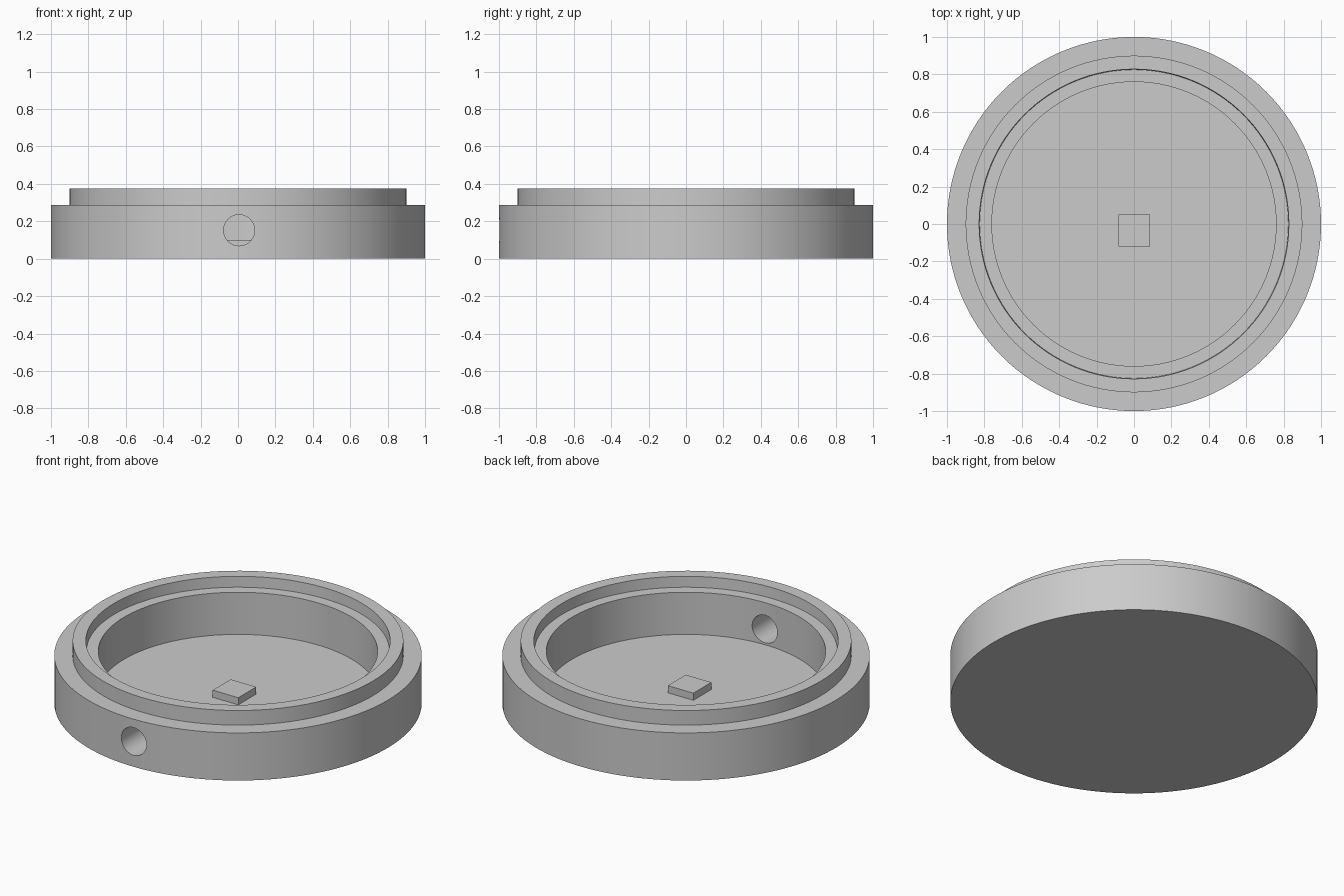
import bpy, bmesh, math

cube = bpy.data.objects.get("Cube")
if cube:
    bpy.data.objects.remove(cube, do_unlink=True)

grey = bpy.data.materials.new("plain_grey")
grey.use_nodes = True
COLOR = (0.6, 0.6, 0.6, 1)
grey.diffuse_color = COLOR
grey.node_tree.nodes["Principled BSDF"].inputs["Base Color"].default_value = COLOR


def finish(name, bm):
    bmesh.ops.recalc_face_normals(bm, faces=bm.faces)
    mesh = bpy.data.meshes.new(name)
    bm.to_mesh(mesh)
    bm.free()
    mesh.materials.append(grey)
    obj = bpy.data.objects.new(name, mesh)
    bpy.context.collection.objects.link(obj)
    return obj


def lathe(name, profile, steps):
    """Spin a (radius, height) profile; the end rings are capped."""
    bm = bmesh.new()
    rings = []
    for r, z in profile:
        rings.append([bm.verts.new((r * math.cos(math.tau * i / steps),
                                    r * math.sin(math.tau * i / steps), z))
                      for i in range(steps)])
    for low, high in zip(rings, rings[1:]):
        for i in range(steps):
            j = (i + 1) % steps
            bm.faces.new((low[i], low[j], high[j], high[i]))
    bm.faces.new(rings[0])
    bm.faces.new(rings[-1])
    return finish(name, bm)


# Round housing: outer wall, stepped collar, inner ledge and recessed floor
FLOOR = 0.057
housing = lathe("housing", [(1, 0), (1, 0.286), (0.9, 0.286), (0.9, 0.374),
                            (0.828, 0.374), (0.825, 0.31), (0.76, 0.31),
                            (0.76, FLOOR)], 128)

# Cable hole through the front wall only
cutter = lathe("hole_cutter", [(0.083, -0.3), (0.083, 0.3)], 48)
cutter.rotation_euler.x = math.pi / 2
cutter.location = (0.006, -0.9, 0.152)
cutter.hide_render = True
cutter.hide_set(True)
cut = housing.modifiers.new("cable_hole", "BOOLEAN")
cut.operation = "DIFFERENCE"
cut.solver = "EXACT"
cut.object = cutter

# Small square pad standing on the floor
bm = bmesh.new()
bmesh.ops.create_cube(bm, size=1)
bmesh.ops.scale(bm, vec=(0.17, 0.17, 0.053), verts=bm.verts)
pad = finish("floor_pad", bm)
pad.location = (0.001, -0.035, 0.1 - 0.053 / 2)

# Smooth round walls with crisp rims, applied after the cut
bpy.ops.object.select_all(action="DESELECT")
housing.select_set(True)
bpy.context.view_layer.objects.active = housing
bpy.ops.object.modifier_apply(modifier=cut.name)
bpy.data.objects.remove(cutter, do_unlink=True)
bpy.ops.object.shade_smooth_by_angle(angle=math.radians(30))
